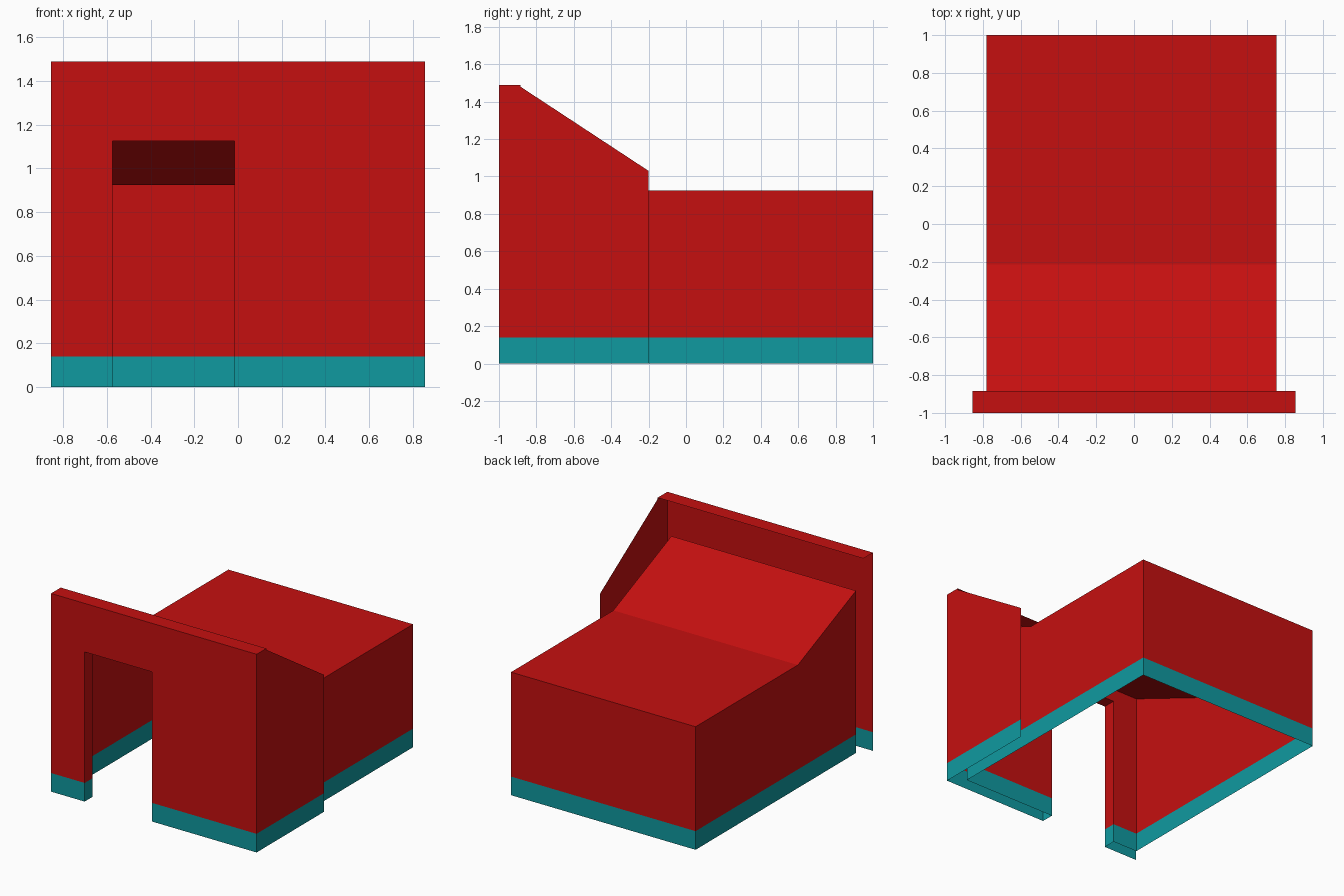
import bpy, bmesh

if "Cube" in bpy.data.objects:
    bpy.data.objects.remove(bpy.data.objects["Cube"])

BAND = 0.14                     # height of the painted base band
FRONT, INNER = -1.0, -0.905     # outer facade and inner front wall
DX0, DX1, DZ = -0.575, -0.015, 1.125   # doorway
BX0, BX1 = -0.78, 0.755         # main hall sides
FX, FZ = 0.855, 1.49            # facade half width and height


def material(name, color):
    m = bpy.data.materials.new(name)
    m.diffuse_color = color
    m.use_nodes = True
    m.node_tree.nodes["Principled BSDF"].inputs["Base Color"].default_value = m.diffuse_color
    return m


RED = material("red_wall", (0.56, 0.005, 0.005, 1))
TEAL = material("teal_base", (0.005, 0.32, 0.35, 1))


def sheet(name, faces):
    """Thin-walled part from polygons, with the base band cut in."""
    bm = bmesh.new()
    for pts in faces:
        bm.faces.new([bm.verts.new(p) for p in pts])
    bmesh.ops.remove_doubles(bm, verts=bm.verts[:], dist=0.0005)
    bmesh.ops.bisect_plane(bm, geom=bm.verts[:] + bm.edges[:] + bm.faces[:],
                           plane_co=(0, 0, BAND), plane_no=(0, 0, 1))
    for f in bm.faces:
        f.material_index = int(f.calc_center_median().z < BAND)
    me = bpy.data.meshes.new(name)
    bm.to_mesh(me)
    bm.free()
    me.materials.append(RED)
    me.materials.append(TEAL)
    ob = bpy.data.objects.new(name, me)
    bpy.context.collection.objects.link(ob)
    return ob


def doorway_wall(x0, x1, y, top):
    """Front-facing wall around the doorway: two piers and a panel above."""
    rects = [(x0, DX0, 0, top), (DX1, x1, 0, top), (DX0, DX1, DZ, top)]
    return [[(a, y, c), (b, y, c), (b, y, d), (a, y, d)] for a, b, c, d in rects]


def extrude(path, x0, x1):
    """Strip of quads swept along x from a (y, z) path."""
    return [[(x0, *p), (x1, *p), (x1, *q), (x0, *q)] for p, q in zip(path, path[1:])]


# Main hall: side profile gives side walls, sloped roof, flat roof and back
profile = [(INNER, 0), (INNER, 1.22), (-0.215, 0.925), (1, 0.925), (1, 0)]
right_side = [(BX1, *p) for p in reversed(profile)]
left_side = [(BX0, *p) for p in profile]
sheet("main_hall", extrude(profile[1:], BX0, BX1) + [left_side, right_side]
      + doorway_wall(BX0, BX1, INNER, 1.22))

# Tall facade with a narrow coping along its top
sheet("facade", doorway_wall(-FX, FX, FRONT, FZ))
sheet("facade_coping", extrude([(FRONT, FZ), (-0.885, FZ)], -FX, FX))

# Door lining: jambs and lintel joining facade to inner wall
sheet("door_lining", [
    [(DX0, FRONT, 0), (DX0, FRONT, DZ), (DX0, INNER, DZ), (DX0, INNER, 0)][::-1],
    [(DX1, FRONT, 0), (DX1, FRONT, DZ), (DX1, INNER, DZ), (DX1, INNER, 0)],
    [(DX0, FRONT, DZ), (DX0, INNER, DZ), (DX1, INNER, DZ), (DX1, FRONT, DZ)]])

# Sloped wing wall on the right only
wing = [(FRONT, 0), (-0.2, 0), (-0.2, 1.03), (-0.885, 1.48), (-0.885, FZ), (FRONT, FZ)]
sheet("right_wing_wall", [[(FX, *p) for p in wing]])
